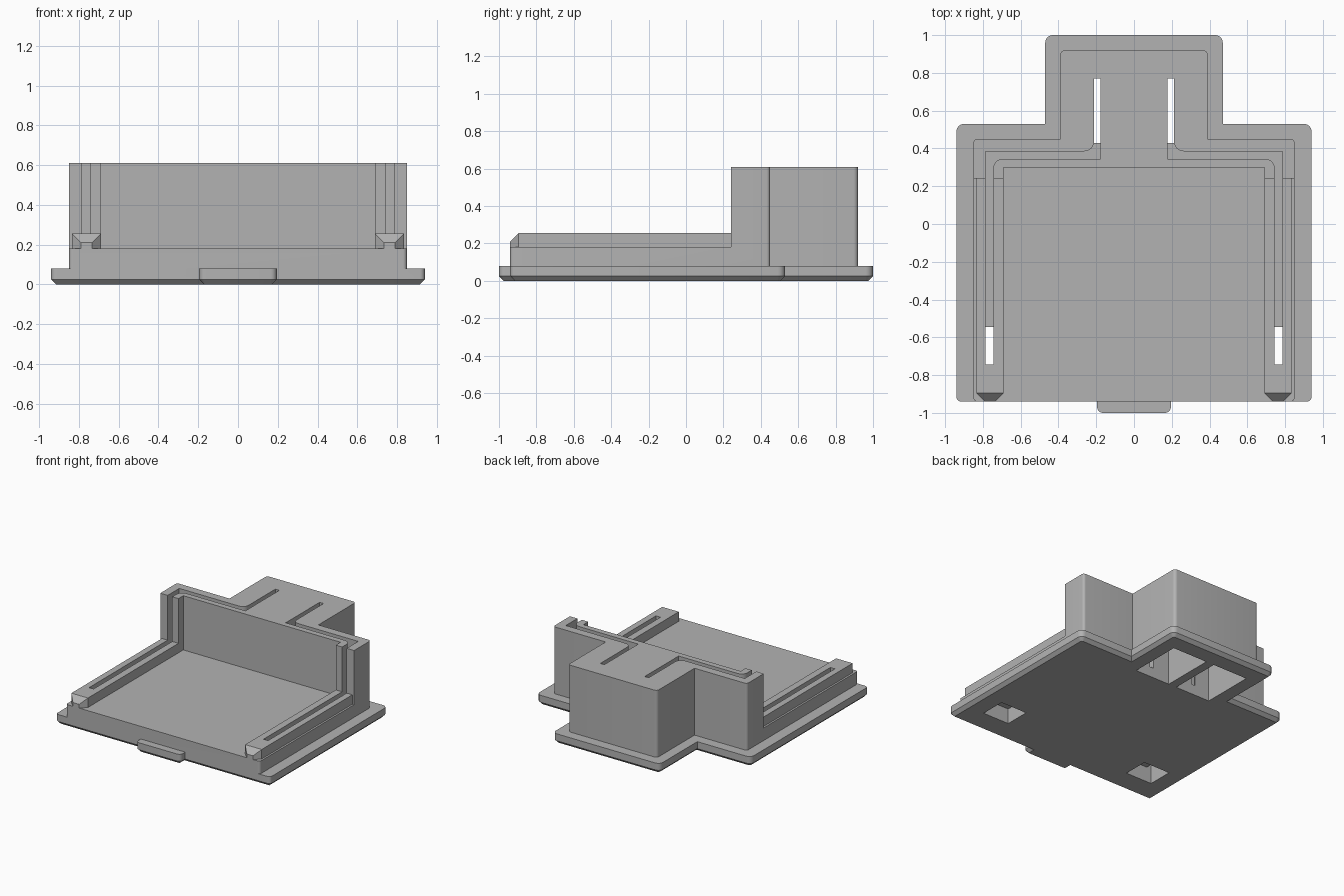
import bpy
import bmesh
import math
from mathutils import Vector

old = bpy.data.objects.get("Cube")
if old:
    bpy.data.objects.remove(old, do_unlink=True)

grey = bpy.data.materials.new("plain_grey")
grey.use_nodes = True
colour = (0.45, 0.45, 0.45, 1)
grey.diffuse_color = colour
grey.node_tree.nodes["Principled BSDF"].inputs["Base Color"].default_value = colour


def make_object(name, bm):
    bmesh.ops.recalc_face_normals(bm, faces=bm.faces[:])
    mesh = bpy.data.meshes.new(name)
    bm.to_mesh(mesh)
    bm.free()
    mesh.materials.append(grey)
    obj = bpy.data.objects.new(name, mesh)
    bpy.context.collection.objects.link(obj)
    return obj


def rounded(outline, steps=6):
    """Replace each (x, y, radius) corner with an arc of that radius."""
    result = []
    for i, (x, y, r) in enumerate(outline):
        corner = Vector((x, y))
        if r == 0:
            result.append(corner)
            continue
        before = Vector(outline[i - 1][:2]) - corner
        after = Vector(outline[(i + 1) % len(outline)][:2]) - corner
        a, b = before.normalized() * r, after.normalized() * r
        for s in range(steps + 1):
            t = math.pi / 2 * s / steps
            result.append(corner + a * (1 - math.sin(t)) + b * (1 - math.cos(t)))
    return result


def prism(name, outline, z0, z1, chamfer=0):
    bm = bmesh.new()
    base = bm.faces.new([bm.verts.new((p.x, p.y, z0 + chamfer)) for p in rounded(outline)])
    top = bmesh.ops.extrude_face_region(bm, geom=[base], use_keep_orig=True)["geom"]
    for v in top:
        if isinstance(v, bmesh.types.BMVert):
            v.co.z = z1
    bmesh.ops.recalc_face_normals(bm, faces=bm.faces[:])
    if chamfer:
        bmesh.ops.inset_region(bm, faces=[base], thickness=chamfer, use_even_offset=True)
        for v in base.verts:
            v.co.z = z0
    return make_object(name, bm)


def mirrored(half):
    """Complete a right-half outline, listed front to back."""
    return half + [(-x, y, r) for x, y, r in reversed(half)]


def box(name, x0, x1, y0, y1, z0, z1):
    return prism(name, [(x0, y0, 0), (x1, y0, 0), (x1, y1, 0), (x0, y1, 0)], z0, z1)


def combine(target, other, operation):
    mod = target.modifiers.new(operation.lower(), "BOOLEAN")
    mod.operation = operation
    mod.solver = "EXACT"
    mod.object = other
    bpy.context.view_layer.objects.active = target
    bpy.ops.object.modifier_apply(modifier=mod.name)
    bpy.data.objects.remove(other, do_unlink=True)


# Main block, stepped in plan
housing = prism("housing", mirrored([
    (0.85, -0.94, 0.02), (0.85, 0.45, 0.02), (0.39, 0.45, 0), (0.39, 0.92, 0.025)]),
    0.04, 0.61)

# Open tray in front of the tall back wall
combine(housing, prism("tray_cutter", mirrored([
    (1.2, -1.2, 0), (1.2, 0.24, 0), (0.69, 0.24, 0), (0.69, 0.30, 0)]),
    0.18, 0.9), "DIFFERENCE")

# Flange with front tab and chamfered underside
combine(housing, prism("flange", mirrored([
    (0.195, -1.0, 0.03), (0.195, -0.94, 0), (0.94, -0.94, 0.025),
    (0.94, 0.53, 0.04), (0.47, 0.53, 0), (0.47, 1.0, 0.04)]),
    0, 0.08, chamfer=0.025), "UNION")


def side_rail(s):
    """Rail with a tapered front tip."""
    bm = bmesh.new()
    for x in (0.69, 0.835):
        for y in (-0.895, 0.26):
            for z in (0.17, 0.255):
                bm.verts.new((s * x, y, z))
    for x in (0.735, 0.79):
        for z in (0.17, 0.21):
            bm.verts.new((s * x, -0.94, z))
    bmesh.ops.convex_hull(bm, input=bm.verts[:])
    bmesh.ops.dissolve_limit(bm, angle_limit=0.01, verts=bm.verts[:], edges=bm.edges[:])
    return make_object("side_rail", bm)


for s in (1, -1):
    combine(housing, side_rail(s), "UNION")

# Sliding track grooves and the pockets they open into
track = [(0.785, -0.745, 0), (0.785, 0.385, 0), (0.212, 0.385, 0.05), (0.212, 0.77, 0),
         (0.177, 0.77, 0), (0.177, 0.345, 0), (0.745, 0.345, 0.05), (0.745, -0.745, 0)]
for s in (1, -1):
    combine(housing, prism("track_cutter", [(s * x, y, r) for x, y, r in track],
                           0.08, 0.9), "DIFFERENCE")
    combine(housing, box("front_pocket_cutter", s * 0.555, s * 0.785, -0.745, -0.545,
                         -0.1, 0.12), "DIFFERENCE")
    combine(housing, box("back_pocket_cutter", s * 0.035, s * 0.34, 0.43, 0.85,
                         -0.1, 0.53), "DIFFERENCE")

# Smooth the rounded corners, keep hard edges
bpy.ops.object.select_all(action="DESELECT")
housing.select_set(True)
bpy.context.view_layer.objects.active = housing
bpy.ops.object.shade_smooth_by_angle(angle=math.radians(30))
